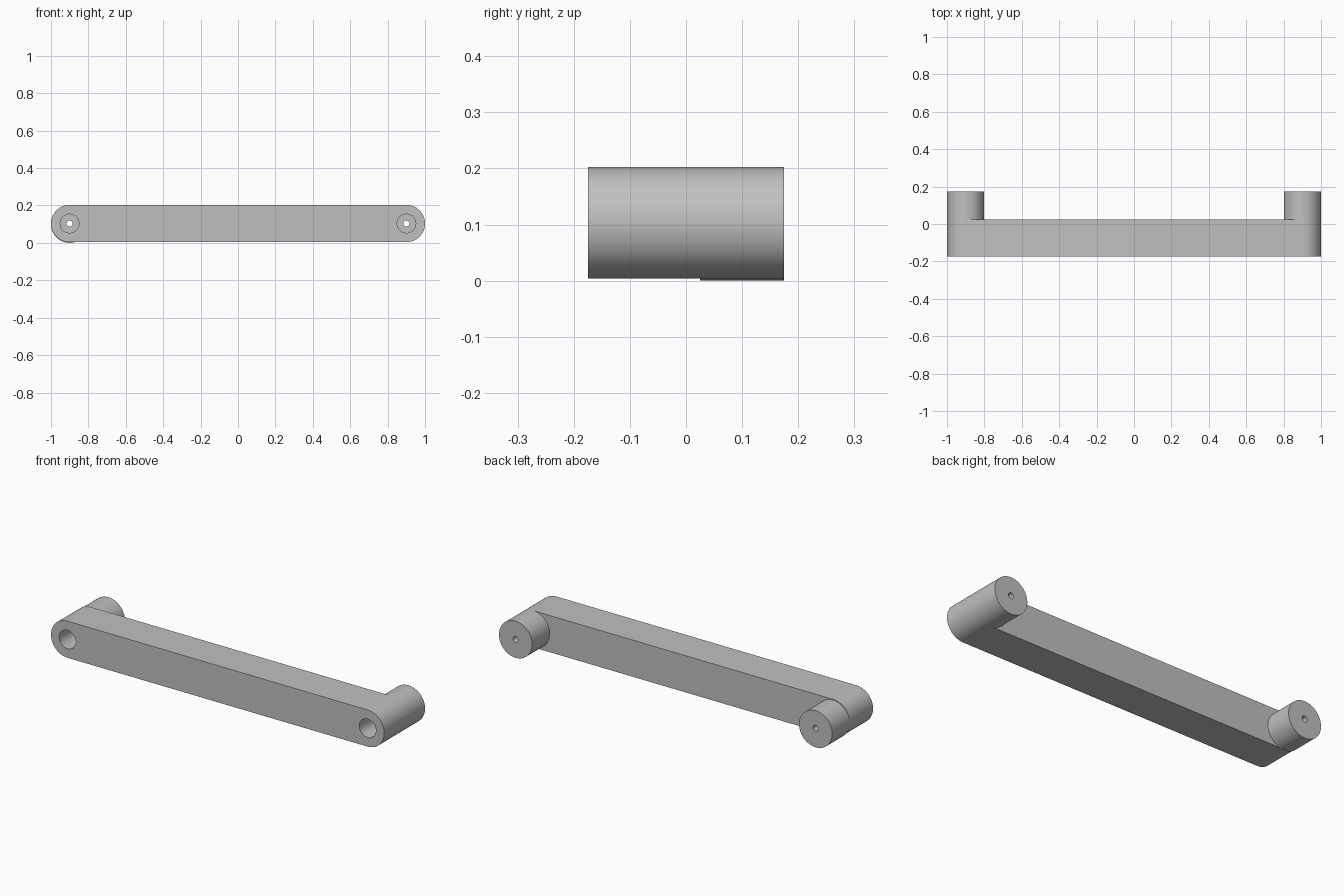
import bpy, bmesh, math

cube = bpy.data.objects.get("Cube")
if cube:
    bpy.data.objects.remove(cube, do_unlink=True)

R = 0.0995            # rounded end radius
AXIS_X, AXIS_Z = 0.9005, 0.1035
FRONT, BAR_BACK, BACK = -0.175, 0.025, 0.175
BORE_FLOOR = 0.12

grey = bpy.data.materials.new("light grey")
grey.use_nodes = True
colour = (0.53, 0.53, 0.53, 1)
grey.diffuse_color = colour
grey.node_tree.nodes["Principled BSDF"].inputs["Base Color"].default_value = colour


def arc(cx, cz, r, start, end, steps):
    angles = [start + (end - start) * i / steps for i in range(steps + 1)]
    return [(cx + r * math.cos(a), cz + r * math.sin(a)) for a in angles]


def extrude(name, outline, y0, y1):
    """Solid made by extruding an XZ outline along Y."""
    bm = bmesh.new()
    face = bm.faces.new([bm.verts.new((x, y0, z)) for x, z in outline])
    new = bmesh.ops.extrude_face_region(bm, geom=[face])["geom"]
    bmesh.ops.translate(bm, vec=(0, y1 - y0, 0),
                        verts=[v for v in new if isinstance(v, bmesh.types.BMVert)])
    bmesh.ops.recalc_face_normals(bm, faces=bm.faces)
    mesh = bpy.data.meshes.new(name)
    bm.to_mesh(mesh)
    bm.free()
    mesh.materials.append(grey)
    obj = bpy.data.objects.new(name, mesh)
    bpy.context.collection.objects.link(obj)
    return obj


def rod(name, x, z, r, y0, y1, steps=64):
    return extrude(name, arc(x, z, r, 0, math.tau, steps)[:-1], y0, y1)


# Bar with rounded ends
half = math.pi / 2
parts = [extrude("bar", arc(AXIS_X, AXIS_Z, R, -half, half, 32)
                 + arc(-AXIS_X, AXIS_Z, R, half, 3 * half, 32), FRONT, BAR_BACK)]

# Mounting posts, the right one sitting slightly lower
parts.append(rod("left_post", AXIS_X, AXIS_Z, R, BAR_BACK, BACK))
parts.append(rod("right_post", -AXIS_X, R, R, BAR_BACK, BACK))

# Counterbore and screw hole at each end
cutters = []
for side, x in (("left", AXIS_X), ("right", -AXIS_X)):
    cutters.append(rod(side + "_counterbore", x, AXIS_Z, 0.05, FRONT - 0.1, BORE_FLOOR, 48))
    cutters.append(rod(side + "_screw_hole", x, AXIS_Z, 0.016, 0.1, BACK + 0.1, 32))
for cutter in cutters:
    cutter.hide_render = True
    cutter.hide_set(True)

for part in parts:
    for cutter in cutters:
        side = cutter.name.split("_")[0]
        is_bore = "counterbore" in cutter.name
        if (part.name == "bar" and is_bore) or part.name.startswith(side):
            mod = part.modifiers.new(cutter.name, "BOOLEAN")
            mod.operation, mod.solver, mod.object = "DIFFERENCE", "EXACT", cutter

# Bake the holes, then shade smooth with sharp rims
for part in parts:
    bpy.ops.object.select_all(action="DESELECT")
    part.select_set(True)
    bpy.context.view_layer.objects.active = part
    for mod in list(part.modifiers):
        bpy.ops.object.modifier_apply(modifier=mod.name)
    bpy.ops.object.shade_smooth_by_angle(angle=math.radians(30))
for cutter in cutters:
    bpy.data.objects.remove(cutter, do_unlink=True)
